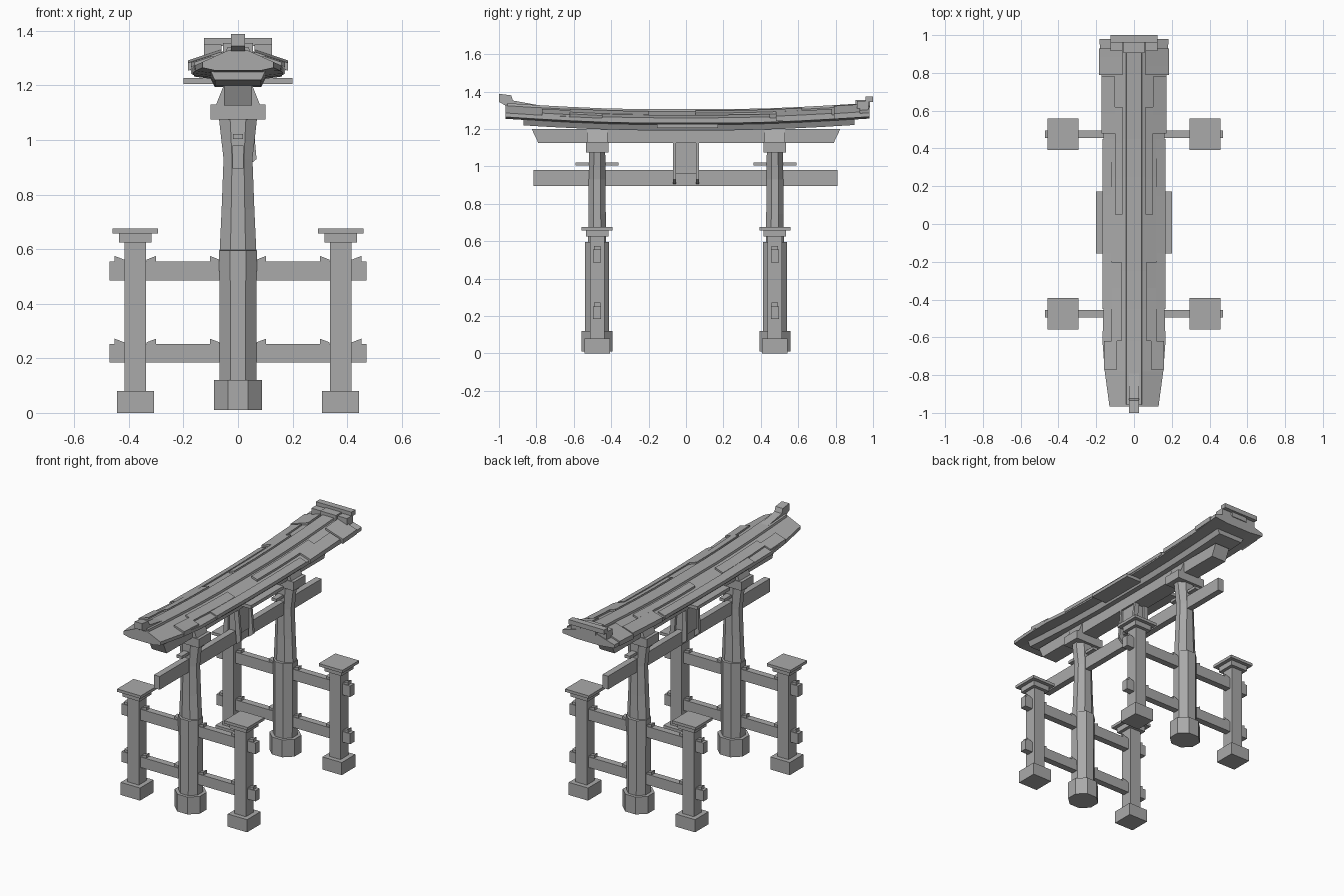
import bpy, bmesh, math

if "Cube" in bpy.data.objects:
    bpy.data.objects.remove(bpy.data.objects["Cube"])

stone = bpy.data.materials.new("plain grey")
stone.diffuse_color = (0.4, 0.4, 0.4, 1)
stone.use_nodes = True
stone.node_tree.nodes["Principled BSDF"].inputs["Base Color"].default_value = stone.diffuse_color


def loft(name, rings):
    """Closed solid through a list of rings with equal point counts."""
    bm = bmesh.new()
    vs = [[bm.verts.new(p) for p in r] for r in rings]
    n = len(vs[0])
    for a, b in zip(vs, vs[1:]):
        for i in range(n):
            j = (i + 1) % n
            bm.faces.new((a[i], a[j], b[j], b[i]))
    bm.faces.new(vs[0][::-1])
    bm.faces.new(vs[-1])
    bmesh.ops.recalc_face_normals(bm, faces=bm.faces)
    me = bpy.data.meshes.new(name)
    bm.to_mesh(me)
    bm.free()
    me.materials.append(stone)
    ob = bpy.data.objects.new(name, me)
    bpy.context.collection.objects.link(ob)
    return ob


def rect(cx, cy, z, hx, hy):
    return [(cx - hx, cy - hy, z), (cx + hx, cy - hy, z),
            (cx + hx, cy + hy, z), (cx - hx, cy + hy, z)]


def box(name, x0, x1, y0, y1, z0, z1):
    cx, cy, hx, hy = (x0 + x1) / 2, (y0 + y1) / 2, (x1 - x0) / 2, (y1 - y0) / 2
    return loft(name, [rect(cx, cy, z0, hx, hy), rect(cx, cy, z1, hx, hy)])


def octagon(cy, z, hx, hy):
    k = 1 / math.cos(math.pi / 8)
    return [(hx * k * math.cos(a), cy + hy * k * math.sin(a), z)
            for a in [math.pi / 8 + i * math.pi / 4 for i in range(8)]]


def rise(y):
    """Upward sweep of the roof towards its ends."""
    return 0.033 * (max(abs(y) - 0.25, 0) / 0.72) ** 1.5


def roof_sweep(name, ys, section):
    """Sweep an x-z section along y following the roof curve."""
    return loft(name, [[(x, y, z + rise(y)) for x, z in section(y)] for y in ys])


# Two identical gate sides
for py in (-0.475, 0.475):
    # octagonal main pillar with footing
    loft("pillar_footing", [octagon(py, 0.01, .088, .083), octagon(py, 0.12, .088, .083)])
    loft("main_pillar", [octagon(py, z, hx, hy) for z, hx, hy in (
        (0.11, .067, .064), (0.595, .069, .064), (0.596, .067, .048), (0.745, .060, .046),
        (0.93, .053, .045), (1.08, .070, .043))])
    box("pillar_collar", -.1, .1, py - .06, py + .06, 1.075, 1.13)
    loft("pillar_bracket", [rect(0, py, 1.13, .08, .055), rect(0, py, 1.2, .052, .055)])
    box("pillar_key", -.018, .018, py - .115, py + .115, 1.004, 1.022)

    # rails joining the side posts through the main pillar
    for z0, z1 in ((.185, .252), (.485, .555)):
        box("side_rail", -.47, .47, py - .021, py + .021, z0, z1)
        # wedges locking each joint, thick end outwards
        for joint, half in ((-.376, .04), (0, .067), (.376, .04)):
            for s in (-1, 1):
                a, b = joint + s * half, joint + s * (half + .036)
                loft("rail_wedge", [[(a, y, z1 - .01), (b, y, z1 - .01),
                                     (b, y, z1 + .02), (a, y, z1 + .006)]
                                    for y in (py - .017, py + .017)])

    # square side posts with stepped caps
    for px in (-.376, .376):
        for part, h, z0, z1 in (("post_footing", .068, 0, .08), ("side_post", .039, .08, .63),
                                ("post_cap_lower", .06, .624, .657),
                                ("post_cap_upper", .083, .657, .675)):
            box(part, px - h, px + h, py - h, py + h, z0, z1)

# tie beam and centre strut with splayed side boards
box("tie_beam", -.02, .02, -.815, .81, .896, .98)
box("centre_strut", -.04, .04, -.055, .055, .96, 1.13)
for s, reach in ((1, .068), (-1, .052)):
    for y in (-.062, .062):
        loft("strut_board", [[(s * .02, yy, 1.13), (s * .05, yy, 1.13),
                              (s * reach, yy, .93), (s * (reach - .03), yy, .905)]
                             for yy in (y - .008, y + .008)])

# lower lintel with slanted ends
loft("lower_lintel", [rect(0, 0, 1.126, .052, .79), rect(0, 0, 1.2, .052, .825)])

# upper lintel under the roof
under_ys = (-.87, -.72, -.5, -.25, .25, .5, .72, .9)
roof_sweep("upper_lintel", under_ys,
           lambda y: [(-.085, 1.193), (.085, 1.193), (.105, 1.235), (-.105, 1.235)])

# main gabled roof, narrow at the front end and flared at the back
WIDTHS = {-.965: .13, -.78: .155, -.62: .167, -.45: .162, -.25: .16,
          .25: .16, .45: .162, .62: .167, .79: .172, .98: .183}


def roof_section(y):
    w = WIDTHS[y]
    return [(-w, 1.232), (-.085, 1.222), (.085, 1.222), (w, 1.232), (w, 1.253),
            (.035, 1.296), (-.035, 1.296), (-w, 1.253)]


roof_sweep("roof", list(WIDTHS), roof_section)
roof_sweep("roof_ridge", (-.955, -.78, -.62, -.45, -.25, .25, .45, .62, .79, .965),
           lambda y: [(-.045, 1.285), (.045, 1.285), (.04, 1.306), (-.04, 1.306)])


# overlapping roof boards and eave boards on both slopes
def slope(x):
    return 1.296 - (x - .035) / .13 * .043


for s in (-1, 1):
    for y0, y1, x0, x1, t in ((-.77, -.62, .09, .16, .010), (-.62, -.2, .065, .12, .010),
                              (-.45, .45, .12, .166, .007), (.05, .62, .06, .10, .012),
                              (.48, .78, .10, .172, .012), (.79, .93, .06, .184, .014)):
        ys = [y0 + (y1 - y0) * i / 3 for i in range(4)]
        roof_sweep("roof_board", ys, lambda y: [
            (s * x0, slope(x0) - .01), (s * x1, slope(x1) - .015),
            (s * x1, slope(x1) + t), (s * x0, slope(x0) + t)])
    a, b = sorted((s * .08, s * .2))
    box("centre_eave_board", a, b, -.155, .172, 1.205, 1.226)

# narrow curved finial on the front end
loft("front_finial", [[(x, -.76, 1.300), (x, -.93, 1.315), (x, -.965, 1.325), (x, -1.0, 1.345),
                       (x, -1.0, 1.388), (x, -.935, 1.380), (x, -.925, 1.352), (x, -.76, 1.322)]
                      for x in (-.026, .026)])

# wide finial on the back end
box("back_finial_block", -.055, .055, .905, .985, 1.315, 1.355)
box("back_finial_bar", -.125, .125, .96, 1.0, 1.345, 1.374)
for s in (-1, 1):
    a, b = sorted((s * .06, s * .125))
    box("back_finial_foot", a, b, .915, .975, 1.295, 1.350)
